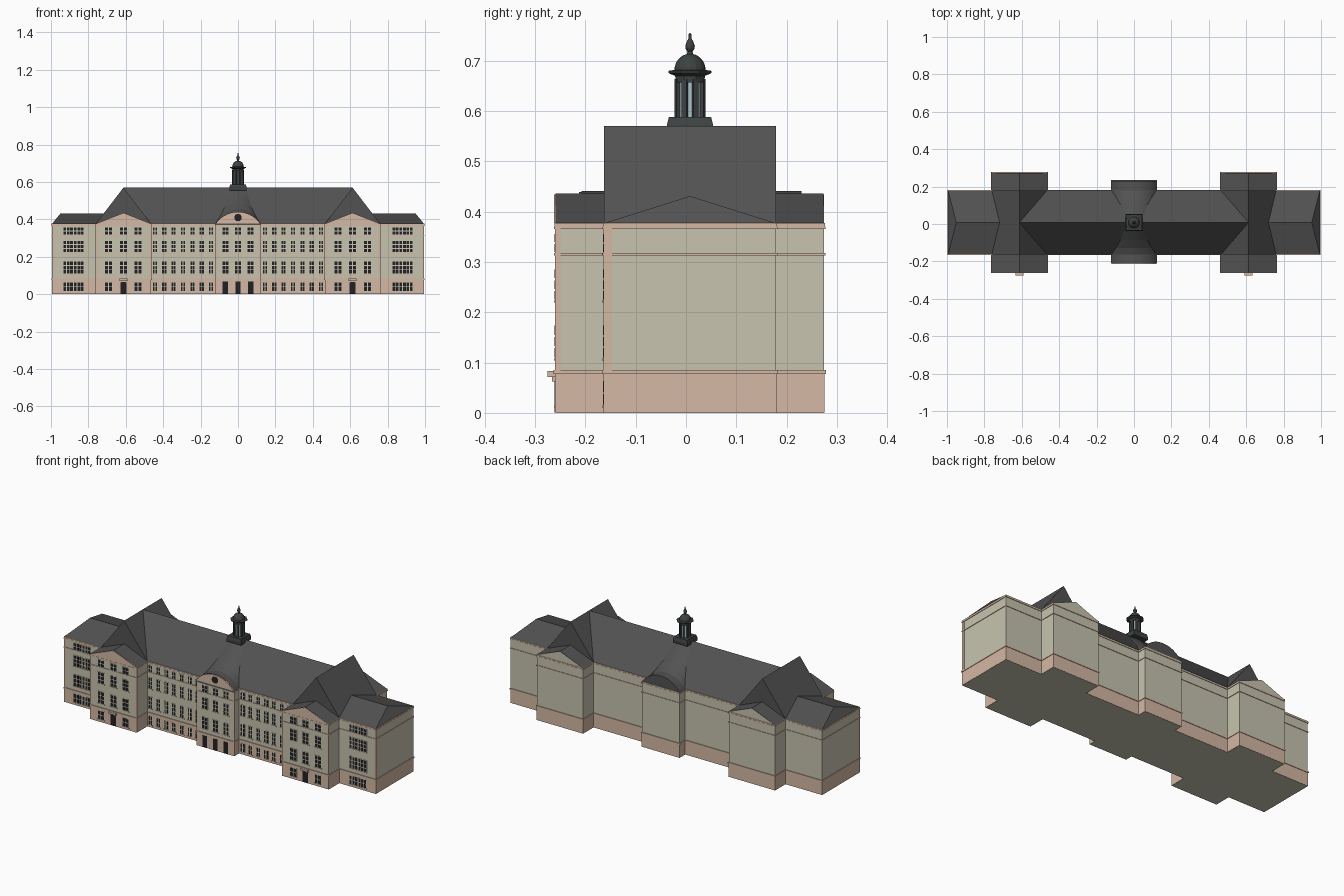
import bpy, bmesh, math
from mathutils import Matrix

if "Cube" in bpy.data.objects:
    bpy.data.objects.remove(bpy.data.objects["Cube"])


def mat(name, r, g, b):
    m = bpy.data.materials.new(name)
    m.diffuse_color = (r, g, b, 1)
    m.use_nodes = True
    m.node_tree.nodes["Principled BSDF"].inputs["Base Color"].default_value = m.diffuse_color
    return m


OLIVE = mat("olive_plaster", .57, .55, .43)
SAND = mat("sandstone", .66, .48, .37)
SLATE = mat("slate", .085, .085, .085)
METAL = mat("dark_metal", .05, .055, .055)
DARK = mat("dark_opening", .015, .015, .018)
FRAME = mat("pale_frame", .62, .58, .45)
GLASS = mat("glass", .4, .55, .6)


def mesh(name, verts, faces, m):
    me = bpy.data.meshes.new(name)
    me.from_pydata(verts, [], faces)
    bm = bmesh.new()
    bm.from_mesh(me)
    bmesh.ops.recalc_face_normals(bm, faces=bm.faces)
    bm.to_mesh(me)
    bm.free()
    me.materials.append(m)
    ob = bpy.data.objects.new(name, me)
    bpy.context.collection.objects.link(ob)
    return ob


def prism(name, pts, a, b, m, axis='z'):
    """Extrude a 2D outline between a and b along y (pts = x,z) or z (pts = x,y)."""
    put = (lambda p, t: (p[0], t, p[1])) if axis == 'y' else (lambda p, t: (p[0], p[1], t))
    n = len(pts)
    verts = [put(p, t) for t in (a, b) for p in pts]
    faces = [list(range(n)), list(range(n, 2 * n))]
    faces += [(i, (i + 1) % n, n + (i + 1) % n, n + i) for i in range(n)]
    return mesh(name, verts, faces, m)


def boxes(name, items, m):
    verts, faces = [], []
    for x0, x1, y0, y1, z0, z1 in items:
        k = len(verts)
        verts += [(x, y, z) for x in (x0, x1) for y in (y0, y1) for z in (z0, z1)]
        faces += [[k + i for i in f] for f in ((0, 1, 3, 2), (4, 5, 7, 6), (0, 1, 5, 4),
                                               (2, 3, 7, 6), (0, 2, 6, 4), (1, 3, 7, 5))]
    return mesh(name, verts, faces, m)


def lathe(name, prof, n, m, rot=0):
    verts = [(r * math.cos(2 * math.pi * i / n + rot), YC + r * math.sin(2 * math.pi * i / n + rot), z)
             for r, z in prof for i in range(n)]
    faces = [(j * n + i, j * n + (i + 1) % n, (j + 1) * n + (i + 1) % n, (j + 1) * n + i)
             for j in range(len(prof) - 1) for i in range(n)]
    faces += [list(range(n)), list(range(len(verts) - n, len(verts)))]
    return mesh(name, verts, faces, m)


def arc(hw, z, rise, n=14):
    """Segmental arch points from +hw to -hw."""
    r = (hw * hw + rise * rise) / (2 * rise)
    a = math.asin(hw / r)
    return [(r * math.sin(a - 2 * a * i / n), z + rise - r + r * math.cos(a - 2 * a * i / n))
            for i in range(n + 1)]


# key dimensions
XE, XP0, XP1, XM, XC = .994, .465, .76, .6125, .12
YF, YB, YPF, YPB, YCF, YCB, YC = -.163, .179, -.259, .274, -.205, .23, .008
EAVE, RIDGE, LOW = .377, .57, .436

# footprint outline, mirrored about x
half = [(XC, YCF), (XC, YF), (XP0, YF), (XP0, YPF), (XP1, YPF), (XP1, YF), (XE, YF),
        (XE, YB), (XP1, YB), (XP1, YPB), (XP0, YPB), (XP0, YB), (XC, YB), (XC, YCB)]
outline = half + [(-x, y) for x, y in reversed(half)]


def offset(d):
    out, n = [], len(outline)
    for i, (x, y) in enumerate(outline):
        ox = oy = 0
        for a, b in ((outline[i - 1], (x, y)), ((x, y), outline[(i + 1) % n])):
            dx, dy = b[0] - a[0], b[1] - a[1]
            l = math.hypot(dx, dy)
            ox, oy = ox + dy / l, oy - dx / l
        out.append((x + ox * d, y + oy * d))
    return out


# walls, plinth and string courses
prism("walls", outline, 0, EAVE, OLIVE)
prism("plinth", offset(.001), .0006, .08, SAND)
for nm, z0, z1, d in (("plinth_band", .077, .085, .004), ("upper_band", .313, .318, .003),
                      ("eaves_cornice", .366, .371, .003), ("eaves_top", .371, EAVE + .0005, .002)):
    prism(nm, offset(d), z0, z1, SAND)

# corner strips on the front
strips = []
for s in (-1, 1):
    for x, y, d in ((XE, YF, -1), (XP1, YPF, -1), (XP0, YPF, 1), (XC, YCF, -1)):
        a, b = sorted((s * (x - d * .0012), s * (x + d * .011)))
        strips.append((a, b, y - .0012, y + (.016 if y == YF else .01), .08, .37))
boxes("corner_strips", strips, SAND)

# main roof and lower wing roofs
mesh("main_roof", [(s * XM, y, z) for s in (-1, 1) for y, z in ((YF, EAVE), (YC, RIDGE), (YB, EAVE))],
     [(0, 1, 4, 3), (1, 2, 5, 4), (0, 3, 5, 2), (0, 2, 1), (3, 4, 5)], SLATE)
for s, side in ((-1, "left"), (1, "right")):
    mesh(side + "_wing_roof", [(s * XM, YF, EAVE), (s * XM, YC, .431), (s * XM, YB, EAVE),
                               (s * XE, YF, EAVE), (s * .95, YC, .431), (s * XE, YB, EAVE)],
         [(0, 1, 4, 3), (1, 2, 5, 4), (0, 3, 5, 2), (0, 2, 1), (3, 4, 5)], SLATE)
    # steep cross gable and low pavilion gables
    c, w = s * XM, (XP1 - XP0) / 2

    def tri(k, z):
        return [(c - w * k, EAVE), (c + w * k, EAVE), (c, z)]
    prism(side + "_cross_roof", tri(1, RIDGE), YF, YB, SLATE, 'y')
    prism(side + "_pavilion_roof_front", tri(1, LOW), YPF, YF + .03, SLATE, 'y')
    prism(side + "_pavilion_roof_back", tri(1, LOW), YB - .03, YPB - .001, SLATE, 'y')
    prism(side + "_pediment", tri(1, LOW - .002), YPF - .003, YPF + .004, SAND, 'y')
    prism(side + "_back_gable", tri(1, LOW - .002), YPB - .004, YPB, OLIVE, 'y')
    # small balcony over the door
    boxes(side + "_balcony", [(c - .022, c + .022, -.275, YPF, .071, .083),
                              (c - .018, c - .012, -.266, YPF, .062, .071),
                              (c + .012, c + .018, -.266, YPF, .062, .071)], SAND)

# arched centre roof sweeping up to the cupola on both sides
for front in (True, False):
    e, f = (YCF - .003, YF) if front else (YCB, YB)
    secs = [(e, XC, EAVE, .064), (f, XC, EAVE, .064)]
    for t, hw, rise in ((.2, .1, .045), (.45, .077, .03), (.72, .063, .018), (1, .055, .008)):
        secs.append((f + (YC - f) * t, hw, EAVE + (RIDGE - EAVE) * t - .004, rise))
    verts = []
    for y, hw, z, r in secs:
        verts += [(x, y, zz) for x, zz in [(hw, z - .01)] + arc(hw, z, r) + [(-hw, z - .01)]]
    n = len(verts) // len(secs)
    faces = [(j * n + i, j * n + i + 1, (j + 1) * n + i + 1, (j + 1) * n + i)
             for j in range(len(secs) - 1) for i in range(n - 1)] + [list(range(n))]
    mesh("arched_roof_" + ("front" if front else "back"), verts, faces, SLATE)
prism("arched_pediment", arc(.12, EAVE, .06), YCF - .005, YCF + .01, SAND, 'y')
prism("pediment_trim", arc(.12, EAVE, .062) + arc(.108, EAVE, .052)[::-1],
      YCF - .008, YCF, SAND, 'y')
prism("round_window", [(.02 * math.cos(i * math.pi / 10), .41 + .02 * math.sin(i * math.pi / 10))
                       for i in range(20)], YCF - .0065, YCF, DARK, 'y')

# windows with panes, sills and doors on the front
panes, frames, sills, doors = [], [], [], []
floors = ((.04, .023), (.142, .032), (.255, .03), (.338, .018))


def window(x, y, z, hw, hh, cols, rows):
    frames.append((x - hw - .003, x + hw + .003, y - .0014, y + .002, z - hh - .003, z + hh + .003))
    g = .004
    pw, ph = (2 * hw - g * (cols - 1)) / cols, (2 * hh - g * (rows - 1)) / rows
    for i in range(cols):
        for j in range(rows):
            x0, z0 = x - hw + i * (pw + g), z - hh + j * (ph + g)
            panes.append((x0, x0 + pw, y - .002, y + .002, z0, z0 + ph))
    sills.append((x - hw - .005, x + hw + .005, y - .0035, y, z - hh - .006, z - hh - .002))


for k, (z, hh) in enumerate(floors):
    rows = 3 if hh > .025 else 2
    for s in (-1, 1):
        for x in (.852, .908):
            window(s * x, YF, z, .025, hh, 3, rows)
        for x in (.535, XM, .692):
            if k == 0 and x == XM:
                doors.append((s * x - .017, s * x + .017, YPF - .002, YPF, .001, .066))
            else:
                window(s * x, YPF, z, .019, hh, 2, rows)
        for i in range(7):
            window(s * (.144 + i * .05), YF, z, .011, hh, 2, rows)
    for x in (-.068, 0, .068):
        if k == 0:
            doors.append((x - .014, x + .014, YCF - .002, YCF, .001, .068))
        else:
            window(x, YCF, z, .016, hh, 2, rows)
boxes("window_frames", frames, FRAME)
boxes("window_panes", panes, DARK)
boxes("window_sills", sills, SAND)
boxes("doors", doors, DARK)

# cupola: square base, glazed octagon, posts, cornice, dome, finial
q = math.sqrt(2)
lathe("cupola_base", [(.046 * q, .555), (.046 * q, .572), (.042 * q, .588)], 4, METAL, math.pi / 4)
lathe("cupola_glass", [(.026, .588), (.026, .662)], 8, GLASS, math.pi / 8)
for i in range(8):
    a = math.pi / 8 + i * math.pi / 4
    post = boxes("cupola_post", [(.021, .031, -.0055, .0055, .585, .664)], METAL)
    post.data.transform(Matrix.Translation((0, YC, 0)) @ Matrix.Rotation(a, 4, 'Z'))
lathe("cupola_cornice", [(.031, .657), (.032, .67), (.043, .674), (.046, .676), (.046, .68),
                         (.032, .682)], 8, METAL, math.pi / 8)
dome = [(.031 * math.cos(t * math.pi / 16), .681 + .033 * math.sin(t * math.pi / 16)) for t in range(8)]
lathe("cupola_dome", dome + [(.005, .714)], 16, METAL)
fin = lathe("finial", [(.007, .711), (.005, .718), (.009, .724), (.0095, .73), (.006, .739),
                       (.003, .744), (.003, .753), (.001, .755)], 12, METAL)
